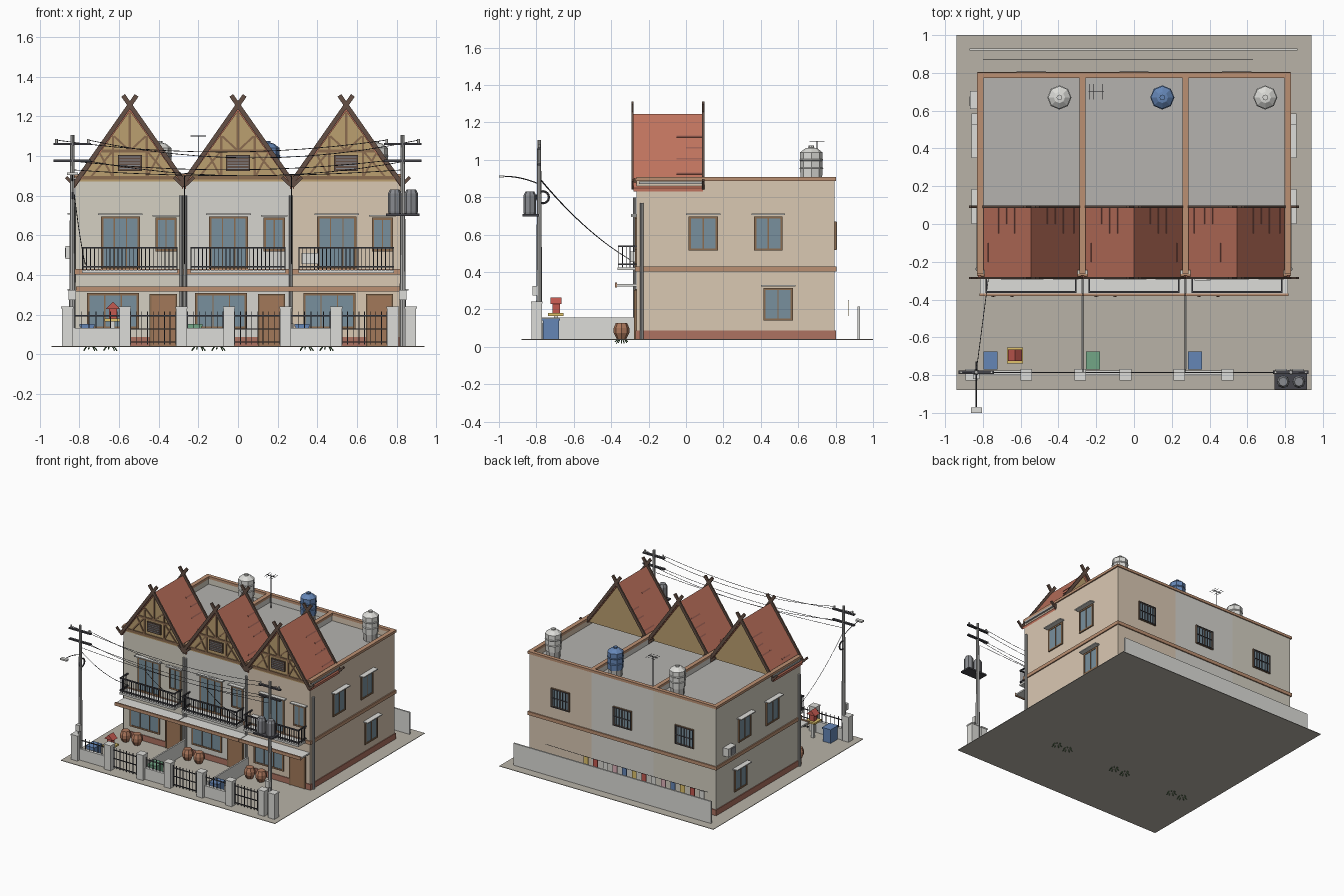
import bpy, bmesh, math, random
from mathutils import Vector

if "Cube" in bpy.data.objects:
    bpy.data.objects.remove(bpy.data.objects["Cube"])
random.seed(4)
G = 0.042                      # ground level
F, B, S = -0.265, 0.795, 0.82  # front, back and side faces of the house
UNITS = (-0.545, 0.0, 0.545)

def mat(name, r, g, b):
    m = bpy.data.materials.new(name)
    m.diffuse_color = (r, g, b, 1)
    m.use_nodes = True
    m.node_tree.nodes["Principled BSDF"].inputs["Base Color"].default_value = m.diffuse_color
    return m

M = {n: mat(n, *c) for n, c in {
    'ground': (.48, .45, .39), 'wall0': (.66, .63, .54), 'wall1': (.67, .66, .62), 'wall2': (.70, .58, .45),
    'trim': (.50, .28, .17), 'base': (.42, .17, .12), 'roof': (.52, .17, .11), 'stain': (.34, .12, .09),
    'dark': (.13, .08, .06), 'wood': (.50, .35, .16), 'timber': (.26, .15, .08), 'glass': (.19, .28, .34),
    'iron': (.06, .06, .07), 'white': (.72, .72, .69), 'deck': (.46, .45, .43), 'pole': (.45, .45, .44),
    'blue': (.13, .24, .47), 'green': (.17, .38, .24), 'pot': (.42, .19, .11), 'red': (.55, .10, .08),
    'gold': (.75, .55, .15), 'pink': (.75, .45, .5), 'metal': (.25, .26, .28), 'door': (.36, .19, .10),
    'leaf': (.12, .25, .1)}.items()}

def finish(name, bm, m):
    bmesh.ops.recalc_face_normals(bm, faces=bm.faces)
    me = bpy.data.meshes.new(name)
    bm.to_mesh(me)
    bm.free()
    ob = bpy.data.objects.new(name, me)
    bpy.context.collection.objects.link(ob)
    me.materials.append(M[m])
    return ob

def boxes(name, m, items):
    """Join axis-aligned boxes given as (x0, x1, y0, y1, z0, z1)."""
    bm = bmesh.new()
    for x0, x1, y0, y1, z0, z1 in items:
        for v in bmesh.ops.create_cube(bm, size=1)['verts']:
            v.co = ((x0+x1)/2 + v.co.x*(x1-x0), (y0+y1)/2 + v.co.y*(y1-y0), (z0+z1)/2 + v.co.z*(z1-z0))
    return finish(name, bm, m)

def prism(name, m, polys, y0, y1):
    """Extrude x-z outlines from y0 to y1."""
    bm = bmesh.new()
    for pts in polys:
        f = bm.faces.new([bm.verts.new((x, y0, z)) for x, z in pts])
        r = bmesh.ops.extrude_face_region(bm, geom=[f])
        for v in r['geom']:
            if isinstance(v, bmesh.types.BMVert):
                v.co.y = y1
    return finish(name, bm, m)

def beam(p, q, w):
    """Outline of a straight beam in the x-z plane."""
    p, q = Vector(p), Vector(q)
    d = (q-p).normalized()*w/2
    n = Vector((-d.y, d.x))
    return [p+n, q+n, q-n, p-n]

def lathe(name, m, x, y, prof, sides=8):
    bm = bmesh.new()
    rings = [[bm.verts.new((x+r*math.cos(2*math.pi*i/sides), y+r*math.sin(2*math.pi*i/sides), z))
              for i in range(sides)] for r, z in prof]
    for a, b in zip(rings, rings[1:]):
        for i in range(sides):
            bm.faces.new((a[i], a[(i+1) % sides], b[(i+1) % sides], b[i]))
    bm.faces.new(rings[0])
    bm.faces.new(rings[-1])
    return finish(name, bm, m)

def wire(name, p, q, sag, r=.0018, m='iron'):
    cu = bpy.data.curves.new(name, 'CURVE')
    cu.dimensions = '3D'
    cu.bevel_depth, cu.bevel_resolution = r, 0
    sp = cu.splines.new('POLY')
    sp.points.add(12)
    for i, pt in enumerate(sp.points):
        t = i/12
        c = Vector(p).lerp(Vector(q), t)
        pt.co = (c.x, c.y, c.z-4*sag*t*(1-t), 1)
    ob = bpy.data.objects.new(name, cu)
    bpy.context.collection.objects.link(ob)
    cu.materials.append(M[m])

def on_face(face, u0, u1, o0, o1, z0, z1):
    """Box on a wall: u along the wall, o outward from it."""
    if face in 'FB':
        s, k = (F, -1) if face == 'F' else (B, 1)
        return (u0, u1, *sorted((s+k*o0, s+k*o1)), z0, z1)
    k = 1 if face == 'R' else -1
    return (*sorted((k*(S+o0), k*(S+o1))), u0, u1, z0, z1)

def window(name, face, u0, u1, z0, z1, panes=2, hood=.04, bars=False):
    boxes(name+'_glass', 'glass', [on_face(face, u0, u1, 0, .005, z0, z1)])
    t = .006
    fr = [(u0-t, u1+t, z0-t, z0+t), (u0-t, u1+t, z1-t, z1+t)]
    fr += [(u-t/(1 if i in (0, panes) else 2), u+t/(1 if i in (0, panes) else 2), z0, z1)
           for i in range(panes+1) for u in [u0+(u1-u0)*i/panes]]
    boxes(name+'_frame', 'timber', [on_face(face, a, b, 0, .009, c, d) for a, b, c, d in fr])
    if hood:
        boxes(name+'_hood', 'white', [on_face(face, u0-.02, u1+.02, 0, hood, z1+.012, z1+.02)])
    if bars:
        boxes(name+'_bars', 'iron', [on_face(face, u-.003, u+.003, .008, .013, z0, z1)
              for u in [u0+(u1-u0)*i/6 for i in range(7)]]
              + [on_face(face, u0, u1, .008, .013, z-.003, z+.003) for z in (z0, (z0+z1)/2, z1)])

# ground and building shell
boxes('ground', 'ground', [(-.94, .94, -.88, 1, G-.004, G)])
for i, c in enumerate(UNITS):
    x0, x1 = (-S, c+.2725) if i == 0 else (c-.2725, S if i == 2 else c+.2725)
    boxes('house_body', f'wall{i}', [(x0, x1, F, B, G, .84)])
    par = [(x0, x1, F, F+.02, .84, .9), (x0, x1, B-.02, B, .84, .9)]
    par += [(x0, x0+.02, F, B, .84, .9)] if i == 0 else []
    par += [(x1-.02, x1, F, B, .84, .9)] if i == 2 else []
    boxes('parapet', f'wall{i}', par)
boxes('roof_deck', 'deck', [(-S+.02, S-.02, F+.02, B-.02, .838, .845)])
boxes('party_parapets', 'wall1', [(x-.012, x+.012, F+.02, B-.02, .84, .9) for x in (-.2725, .2725)])
boxes('coping', 'trim', [(-.83, .83, B-.022, B+.008, .888, .908), (-.83, .83, F-.008, F+.022, .888, .9)]
      + [(x-.017, x+.017, F, B, .888, .908) for x in (-.813, -.2725, .2725, .813)])

def ring(name, m, o, z0, z1):
    boxes(name, m, [(-S-o, S+o, F-o, F, z0, z1), (-S-o, S+o, B, B+o, z0, z1),
                    (-S-o, -S, F, B, z0, z1), (S, S+o, F, B, z0, z1)])
ring('floor_band', 'trim', .009, .403, .43)
ring('plinth', 'base', .006, G, .087)

# side and back windows
for f in 'RL':
    window('side_window_a', f, .02, .165, .52, .692)
    window('side_window_b', f, .37, .51, .52, .692)
    window('side_window_low', f, .42, .565, .147, .31)
for c in UNITS:
    window('back_window', 'B', c-.075, c+.075, .525, .665, hood=0, bars=True)

# repeated terrace units
apex, eave, dx = 1.245, .85, .282
for i, c in enumerate(UNITS):
    window('balcony_door', 'F', c-.14, c+.045, .435, .69, 3, .03)
    window('upper_window', 'F', c+.135, c+.23, .525, .683, 2, .03)
    window('lower_window', 'F', c-.21, c+.04, .135, .303, 3, 0)
    boxes('front_door', 'door', [(c+.105, c+.232, F-.01, F, G, .3)])
    boxes('door_frame', 'timber', [(c+.1, c+.11, F-.014, F, G, .305), (c+.227, c+.237, F-.014, F, G, .305),
                                   (c+.1, c+.237, F-.014, F, .295, .305)])
    # canopy and balcony
    boxes('canopy', 'white', [(c-.27, c+.27, -.37, F, .324, .336)])
    boxes('canopy_lip', 'trim', [(c-.272, c+.272, -.38, -.368, .318, .343)])
    boxes('balcony_slab', 'white', [(c-.24, c+.24, -.365, F, .41, .425)])
    rail = [(c-.24, c+.24, -.364, -.354, z, z+.009) for z in (.437, .533)]
    rail += [(c+s*.236-.004, c+s*.236+.004, -.36, F, z, z+.009) for s in (-1, 1) for z in (.437, .533)]
    rail += [(c-.238+.0198*k-.002, c-.238+.0198*k+.002, -.361, -.357, .425, .535) for k in range(25)]
    rail += [(c+s*.236-.002, c+s*.236+.002, y-.002, y+.002, .425, .535) for s in (-1, 1) for y in (-.34, -.32, -.3, -.28)]
    boxes('balcony_railing', 'iron', rail)
    # gable roof
    k = (apex-eave)/dx
    roof = [(c-dx, eave), (c, apex), (c+dx, eave), (c+dx, eave-.018), (c, apex-.02), (c-dx, eave-.018)]
    prism('roof_left', 'roof', [[roof[0], roof[1], roof[4], roof[5]]], -.28, .09)
    prism('roof_right', 'roof', [[roof[1], roof[2], roof[3], roof[4]]], -.28, .09)
    st = []
    for s in (-1, 1):
        for t in (.3, .45, .6, .8):
            st.append((s, t))
    for s, t in st:
        y = random.choice([(-.05, .09), (0, .09), (-.2, -.1)])
        prism('roof_streak', 'stain', [beam((c+s*dx*t, apex-k*dx*t+.001), (c+s*dx*(t+.02), apex-k*dx*(t+.02)+.001), .005)], *y)
    tri = [(c-.262, .87), (c, 1.228), (c+.262, .87)]
    prism('front_gable', 'wood', [tri], -.27, -.255)
    prism('back_gable', 'wood', [tri], .06, .075)
    tb = [beam((c-.265, .89), (c+.265, .89), .02), beam((c-.15, 1.025), (c+.15, 1.025), .014),
          beam((c, 1.02), (c, 1.22), .014)]
    for s in (-1, 1):
        tb += [beam((c+s*.085, .89), (c+s*.085, 1.1), .012), beam((c+s*.09, .9), (c+s*.155, 1.02), .01),
               beam((c+s*.2, .89), (c+s*.09, 1.02), .01), beam((c+s*.005, 1.03), (c+s*.08, 1.1), .01)]
    prism('gable_timbers', 'timber', tb, -.277, -.268)
    boxes('gable_vent', 'dark', [(c-.06, c+.06, -.28, -.268, .925, 1.005)])
    boxes('vent_slats', 'metal', [(c-.052, c+.052, -.284, -.278, .935+.014*j, .94+.014*j) for j in range(5)])
    # crossing barge boards with upturned ends
    bb = []
    for s in (-1, 1):
        bb += [beam((c-s*.034, 1.305), (c+s*.285, .85), .023), beam((c+s*.275, .847), (c+s*.322, .893), .016)]
    for n, y in (('front', -.292), ('back', .086)):
        prism(n+'_barge_boards', 'dark', bb, y, y+.012)
    # low wall, gate, pots, bin
    a, m_, e = c-.285+(.02 if i == 2 else -.03 if i == 0 else 0), c-.03, c+.235
    a = (-.86, -.285, .24)[i]
    m_ = (-.57, -.045, .495)[i]
    e = (-.285, .24, .78)[i]
    boxes('fence_wall', 'white', [(a, m_, -.8, -.775, G, .132)])
    boxes('fence_bars', 'iron', [(a, m_, -.79, -.784, .192, .198)]
          + [(x-.002, x+.002, -.789, -.785, .13, .215) for x in [a+(m_-a)*j/8 for j in range(1, 8)]])
    boxes('gate', 'iron', [(m_, e, -.79, -.784, z, z+.006) for z in (.06, .125, .192)]
          + [(x-.002, x+.002, -.789, -.785, .05, .215) for x in [m_+(e-m_)*j/10 for j in range(1, 10)]])
    for px in (c-.2, c-.1):
        lathe('plant_pot', 'pot', px, -.345, [(.025, G), (.042, .075), (.042, .1), (.03, .128)])
        for j in range(7):
            an = j*.9
            wire('leaf', (px, -.345, .05), (px+.035*math.cos(an), -.345+.035*math.sin(an), .018+.004*(j % 3)), -.006, .003, 'leaf')
    bx = (-.76, -.217, .323)[i]
    bm_ = ('blue', 'green', 'blue')[i]
    boxes('bin', bm_, [(bx-.034, bx+.034, -.765, -.68, G, .14), (bx-.038, bx+.038, -.77, -.675, .14, .153)])
    # water tank
    tx = (-.395, .15, .695)[i]
    lathe('tank_stand', 'deck', tx, .67, [(.05, .84), (.05, .905)])
    lathe('water_tank', ('white', 'blue', 'white')[i], tx, .67,
          [(.058, .905), (.06, .95), (.064, .955), (.06, .96), (.06, .995), (.064, 1.0), (.06, 1.005),
           (.06, 1.04), (.03, 1.063), (.015, 1.065), (.015, 1.076)])

# fence posts, dividing and rear walls
posts = (-.86, -.57, -.285, -.045, .24, .495, .78, .87)
boxes('fence_posts', 'white', [(x-.028, x+.028, -.825, -.77, G, .235) for x in posts]
      + [(x-.031, x+.031, -.828, -.767, .232, .242) for x in posts])
boxes('dividing_walls', 'white', [(x-.006, x+.006, -.77, F, G, .156) for x in (-.2725, .2725)])
boxes('rear_wall', 'white', [(-.87, .865, .918, .93, G, .216)])

# laundry
wire('clothes_line', (-.8, .87, .25), (.63, .87, .25), .005)
for j in range(13):
    x = -.77+j*.085
    boxes('laundry', ('white', 'red', 'gold', 'blue', 'pink')[j % 5], [(x, x+.04, .868, .872, .165, .246)])

# pipes, gutters, wall units
for x in (-.265, .265, -.285):
    lathe('front_downpipe', 'pole', x, F-.01, [(.009, G), (.009, .8)])
for x in (-.83, .83):
    lathe('side_downpipe', 'pole', x, -.237, [(.01, G), (.01, .77)])
boxes('gutters', 'pole', [(x-.014, x+.014, -.25, .085, .872, .885) for x in (-.82, -.2725, .2725, .82)])
boxes('air_conditioners', 'white', [(-.868, -S, .61, .705, .48, .545), (.32, .405, -.3, F, .455, .51)])
boxes('fan_grille', 'metal', [(-.871, -.866, .625, .675, .488, .537)])

# spirit house shrine
boxes('shrine_post', 'white', [(-.64, -.62, -.705, -.685, G, .17)])
boxes('shrine_platform', 'gold', [(-.672, -.588, -.738, -.655, .166, .18)])
boxes('shrine_body', 'red', [(-.65, -.61, -.715, -.675, .18, .23)])
prism('shrine_roof', 'red', [[(-.668, .228), (-.63, .265), (-.592, .228)]], -.725, -.665)

# utility poles
for x in (-.835, .83):
    lathe('utility_pole', 'pole', x, -.785, [(.017, G), (.01, 1.105)])
    boxes('crossarms', 'iron', [(x-.095, x+.095, -.795, -.775, z, z+.011) for z in (.97, 1.055)])
    boxes('meter_box', 'white', [(x-.018, x+.018, -.82, -.795, .275, .325)])
    lathe('insulator', 'white', x-.08, -.785, [(.007, 1.06), (.007, 1.085)], 6)
    lathe('insulator', 'white', x+.08, -.785, [(.007, 1.06), (.007, 1.085)], 6)
for x in (.79, .873):
    lathe('transformer', 'metal', x, -.835, [(.032, .71), (.034, .72), (.034, .81), (.024, .83)])
boxes('transformer_shelf', 'iron', [(.745, .915, -.875, -.785, .698, .71)])
bpy.ops.mesh.primitive_torus_add(location=(-.835, -.765, .8), rotation=(0, math.pi/2, 0), major_radius=.032,
                                 minor_radius=.006, major_segments=16, minor_segments=6)
coil = bpy.context.object
coil.name = 'cable_coil'
coil.data.materials.append(M['iron'])
wire('lamp_arm', (-.835, -.785, .87), (-.835, -.97, .912), -.01, .003)
boxes('street_lamp', 'white', [(-.862, -.806, -1, -.972, .905, .917)])
for dxw, z, sag in ((-.08, 1.08, .06), (.08, 1.08, .09), (-.05, .98, .05), (.05, .98, .08), (0, .93, .03)):
    wire('power_line', (-.835+dxw, -.785, z), (.83+dxw, -.785, z), sag)
for x, p in ((-.77, (-.835, -.78, .9)), (-.27, (-.27, -.785, .9)), (.27, (.27, -.785, .9))):
    wire('service_drop', p, (x, -.28, .455), .04)

# rooftop aerial
boxes('aerial', 'iron', [(-.202, -.198, .698, .702, .84, 1.1), (-.24, -.16, .698, .702, 1.098, 1.102)]
      + [(x-.001, x+.001, .66, .74, 1.099, 1.101) for x in (-.235, -.215, -.185, -.165)])
